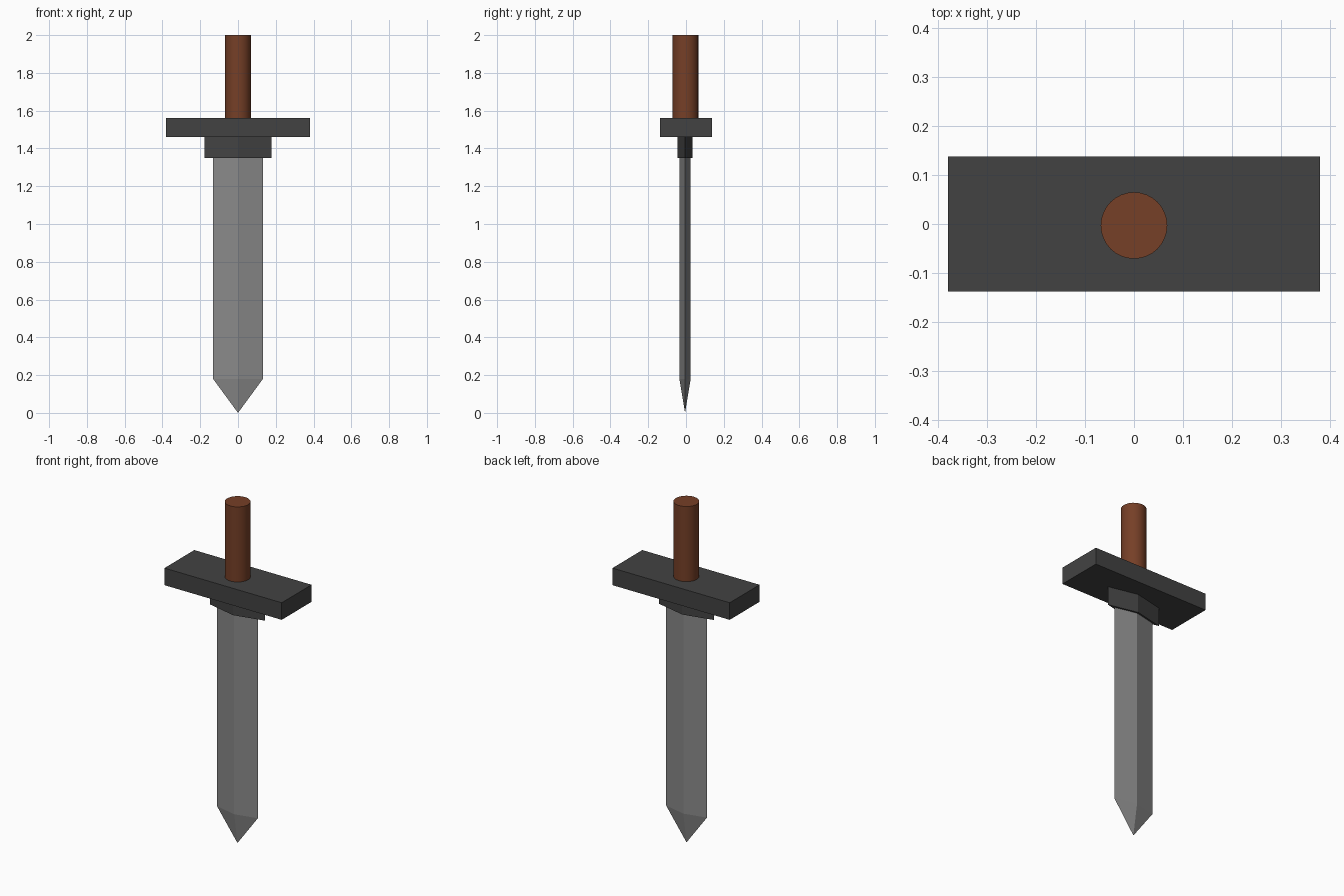
import bpy, bmesh, math

if "Cube" in bpy.data.objects:
    bpy.data.objects.remove(bpy.data.objects["Cube"])


def material(name, rgb):
    m = bpy.data.materials.new(name)
    m.diffuse_color = (*rgb, 1.0)
    m.use_nodes = True
    m.node_tree.nodes["Principled BSDF"].inputs["Base Color"].default_value = m.diffuse_color
    return m


STEEL = material("grey_steel", (0.25, 0.25, 0.25))
IRON = material("dark_iron", (0.055, 0.055, 0.055))
WOOD = material("brown_wood", (0.18, 0.05, 0.02))


def loft(name, outline, levels, mat, y=0.0, tip=None, smooth=False):
    """Closed solid: the outline stacked at each z level, optional point at the bottom."""
    bm = bmesh.new()
    rings = [[bm.verts.new((px, py + y, z)) for px, py in outline] for z in levels]
    n = len(outline)
    for low, high in zip(rings, rings[1:]):
        for i in range(n):
            j = (i + 1) % n
            f = bm.faces.new((low[i], low[j], high[j], high[i]))
            f.smooth = smooth
    bm.faces.new(rings[-1])
    if tip is None:
        bm.faces.new(rings[0][::-1])
    else:
        point = bm.verts.new((0, y, tip))
        for i in range(n):
            bm.faces.new((rings[0][(i + 1) % n], rings[0][i], point))
    if smooth:
        # keep the rims of the caps crisp
        for e in bm.edges:
            e.smooth = not any(len(f.verts) > 4 for f in e.link_faces)
    bmesh.ops.recalc_face_normals(bm, faces=bm.faces)
    mesh = bpy.data.meshes.new(name)
    bm.to_mesh(mesh)
    bm.free()
    mesh.materials.append(mat)
    obj = bpy.data.objects.new(name, mesh)
    bpy.context.collection.objects.link(obj)
    return obj


def diamond(w, d):
    return [(w, 0), (0, d), (-w, 0), (0, -d)]


def rectangle(w, d):
    return [(w, -d), (w, d), (-w, d), (-w, -d)]


def circle(r, n):
    return [(r * math.cos(2 * math.pi * i / n), r * math.sin(2 * math.pi * i / n))
            for i in range(n)]


# Diamond-section blade with a pointed tip
loft("blade", diamond(0.132, 0.03), [0.18, 1.35], STEEL, y=-0.005, tip=0.0)
# Wider diamond collar under the guard
loft("collar", diamond(0.177, 0.04), [1.35, 1.46], IRON, y=-0.005)
# Flat cross guard
loft("guard", rectangle(0.38, 0.138), [1.46, 1.56], IRON)
# Round wooden grip
loft("grip", circle(0.068, 32), [1.56, 2.0], WOOD, y=-0.003, smooth=True)
